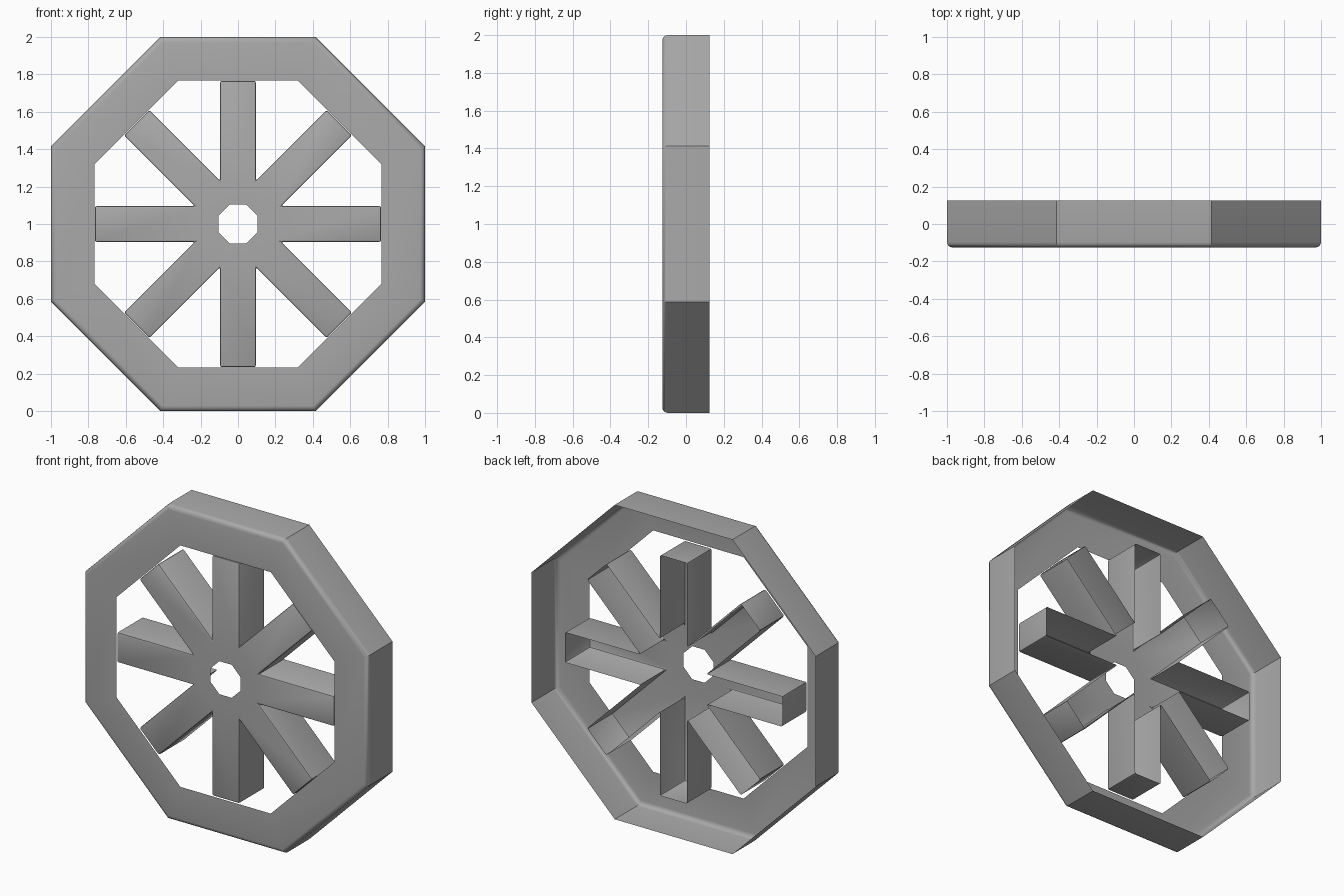
import bpy, bmesh, math

cube = bpy.data.objects.get("Cube")
if cube:
    bpy.data.objects.remove(cube)

SIDES = 8
STEP = 2 * math.pi / SIDES
FRONT, BACK = -0.125, 0.125

grey = bpy.data.materials.new("grey")
grey.use_nodes = True
grey.diffuse_color = (0.4, 0.4, 0.4, 1)
grey.node_tree.nodes["Principled BSDF"].inputs["Base Color"].default_value = grey.diffuse_color


def octagon(bm, apothem, y):
    """Ring of vertices with a flat side at the top."""
    r = apothem / math.cos(STEP / 2)
    return [bm.verts.new((r * math.cos((k + 0.5) * STEP), y,
                          1 + r * math.sin((k + 0.5) * STEP))) for k in range(SIDES)]


def finish(bm, name):
    """Turn the front outward and make the object."""
    bmesh.ops.recalc_face_normals(bm, faces=bm.faces)
    plate = min(bm.faces, key=lambda f: f.calc_center_median().y)
    if plate.normal.y > 0:
        bmesh.ops.reverse_faces(bm, faces=bm.faces)
    mesh = bpy.data.meshes.new(name)
    bm.to_mesh(mesh)
    bm.free()
    mesh.materials.append(grey)
    obj = bpy.data.objects.new(name, mesh)
    bpy.context.collection.objects.link(obj)
    bpy.ops.object.select_all(action='DESELECT')
    obj.select_set(True)
    bpy.context.view_layer.objects.active = obj
    bpy.ops.object.shade_smooth_by_angle(angle=math.radians(35))


# Rim: front plate, rounded outer edge and outer wall, open at the back
bm = bmesh.new()
ROUND = 0.028
profile = [(0.768, FRONT)]
for i in range(5):
    a = i / 4 * math.pi / 2
    profile.append((1 - ROUND + ROUND * math.sin(a), FRONT + ROUND - ROUND * math.cos(a)))
profile.append((1.0, BACK))
loops = [octagon(bm, a, y) for a, y in profile]
for lo, hi in zip(loops, loops[1:]):
    for k in range(SIDES):
        n = (k + 1) % SIDES
        bm.faces.new((lo[k], hi[k], hi[n], lo[n]))
finish(bm, "rim")

# Hub and spokes: one star-shaped plate with a hole, walls folded back
bm = bmesh.new()
HALF, LENGTH = 0.096, 0.765
hole = octagon(bm, 0.105, FRONT)
corner = octagon(bm, HALF / math.tan(STEP / 2), FRONT)
outline = []
for k in range(SIDES):
    n = (k + 1) % SIDES
    a = (k + 1) * STEP
    c, s = math.cos(a), math.sin(a)
    ends = [bm.verts.new((LENGTH * c - w * s, FRONT, 1 + LENGTH * s + w * c))
            for w in (-HALF, HALF)]
    bm.faces.new((hole[k], corner[k], corner[n], hole[n]))
    bm.faces.new((corner[k], ends[0], ends[1], corner[n]))
    outline += [corner[k], *ends]
back = [bm.verts.new((v.co.x, BACK, v.co.z)) for v in outline]
for i in range(len(outline)):
    j = (i + 1) % len(outline)
    bm.faces.new((outline[i], back[i], back[j], outline[j]))

# Soften the folds and the upright corners
bm.normal_update()
bmesh.ops.recalc_face_normals(bm, faces=bm.faces)
folds = [e for e in bm.edges
         if len(e.link_faces) == 2 and e.calc_face_angle(0) > 0.5]
bmesh.ops.bevel(bm, geom=folds, offset=0.01, segments=2, profile=0.5, affect='EDGES')
finish(bm, "hub_and_spokes")
